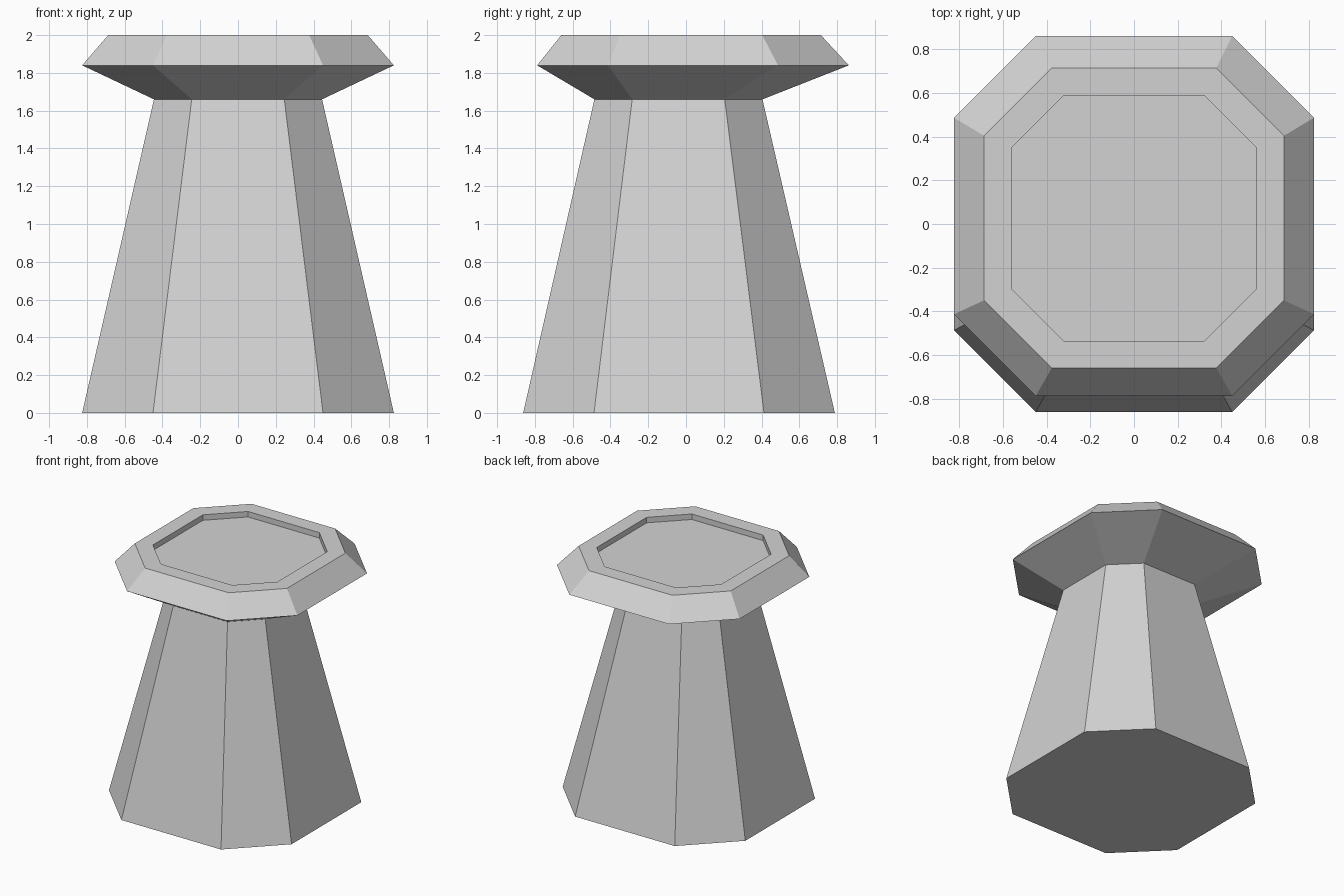
import bpy
import bmesh

if "Cube" in bpy.data.objects:
    bpy.data.objects.remove(bpy.data.objects["Cube"], do_unlink=True)

# Single plain grey material
grey = bpy.data.materials.new("light_grey")
grey.use_nodes = True
grey.diffuse_color = (0.65, 0.65, 0.65, 1)
grey.node_tree.nodes["Principled BSDF"].inputs["Base Color"].default_value = (0.65, 0.65, 0.65, 1)


def octagon(bm, half, flat, y, z):
    """Ring of eight vertices: a square of size half with its corners cut at flat."""
    corners = [(half, -flat), (half, flat), (flat, half), (-flat, half),
               (-half, flat), (-half, -flat), (-flat, -half), (flat, -half)]
    return [bm.verts.new((cx, cy + y, z)) for cx, cy in corners]


def loft(name, rings, cap_bottom=False, cap_top=False):
    """Join stacked octagons given as (half, flat, y centre, z)."""
    bm = bmesh.new()
    loops = [octagon(bm, *ring) for ring in rings]
    for low, high in zip(loops, loops[1:]):
        for i in range(8):
            j = (i + 1) % 8
            bm.faces.new((low[i], low[j], high[j], high[i]))
    if cap_bottom:
        bm.faces.new(loops[0][::-1])
    if cap_top:
        bm.faces.new(loops[-1])
    mesh = bpy.data.meshes.new(name)
    bm.to_mesh(mesh)
    bm.free()
    mesh.materials.append(grey)
    obj = bpy.data.objects.new(name, mesh)
    bpy.context.collection.objects.link(obj)
    return obj


neck = (0.445, 0.245, -0.04, 1.66)

# Tapered column, closed underneath
loft("column", [(0.825, 0.45, -0.037, 0), neck], cap_bottom=True)

# Flared head with a bevelled rim and a shallow recess in the top
loft("head", [neck,
              (0.825, 0.45, 0.037, 1.84),
              (0.687, 0.377, 0.027, 2),
              (0.562, 0.322, 0.027, 2),
              (0.562, 0.322, 0.027, 1.955)], cap_top=True)
